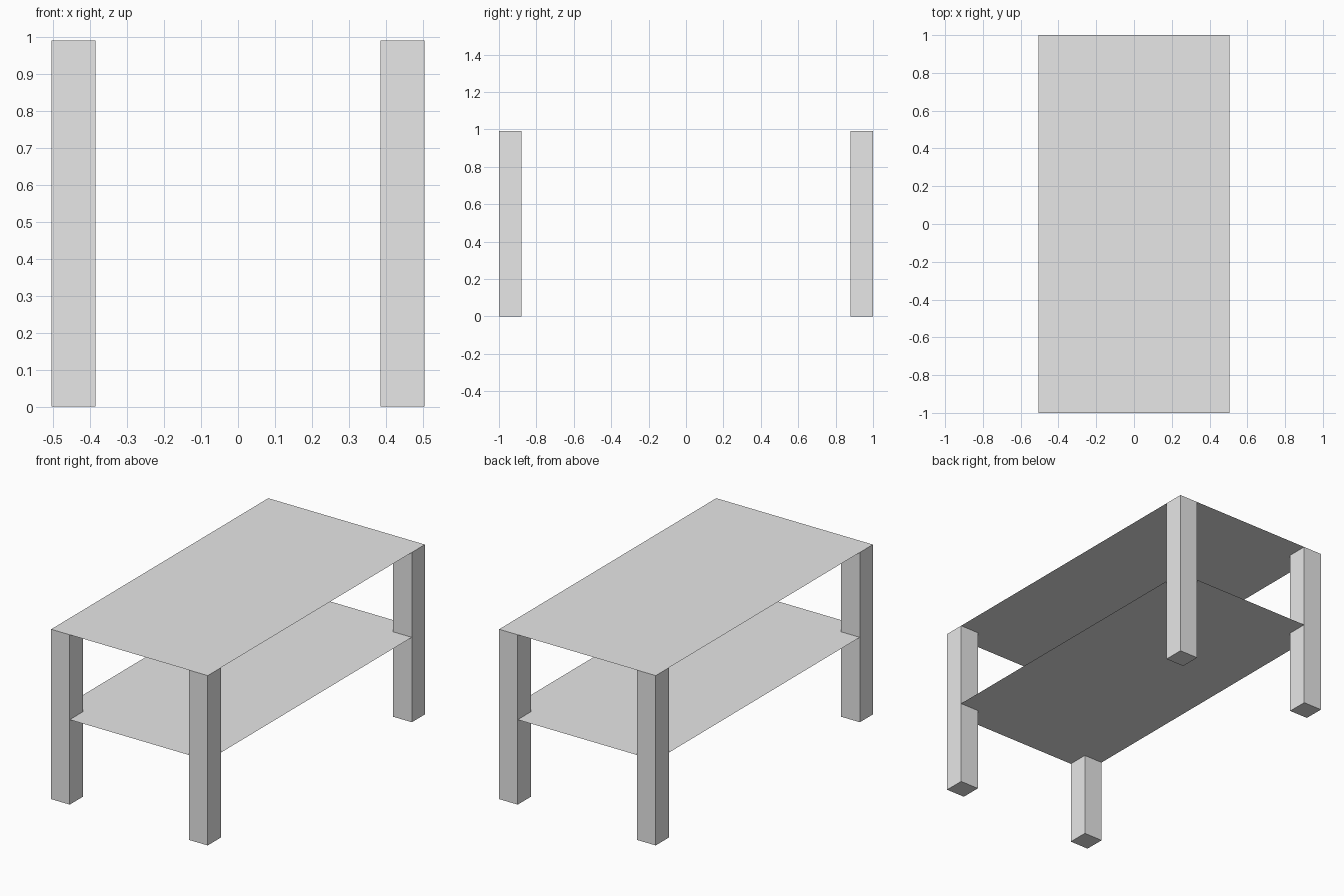
import bpy
import bmesh

cube = bpy.data.objects.get("Cube")
if cube:
    bpy.data.objects.remove(cube, do_unlink=True)

HALF_X, HALF_Y, HEIGHT = 0.505, 1.0, 0.99
LEG = 0.12

# Single plain grey
grey = bpy.data.materials.new("plain grey")
grey.use_nodes = True
grey.diffuse_color = (0.8, 0.8, 0.8, 1)
grey.node_tree.nodes["Principled BSDF"].inputs["Base Color"].default_value = grey.diffuse_color


def finish(bm, name):
    mesh = bpy.data.meshes.new(name)
    bm.to_mesh(mesh)
    bm.free()
    mesh.materials.append(grey)
    obj = bpy.data.objects.new(name, mesh)
    bpy.context.collection.objects.link(obj)
    return obj


def sheet(name, z):
    """Thin flat board spanning the whole footprint."""
    bm = bmesh.new()
    bmesh.ops.create_grid(bm, x_segments=1, y_segments=1, size=1)
    bmesh.ops.scale(bm, vec=(HALF_X, HALF_Y, 1), verts=bm.verts)
    bmesh.ops.translate(bm, vec=(0, 0, z), verts=bm.verts)
    return finish(bm, name)


def leg(name, sx, sy):
    """Square post flush with a corner, open where the top covers it."""
    bm = bmesh.new()
    bmesh.ops.create_cube(bm, size=1)
    bmesh.ops.delete(bm, geom=[f for f in bm.faces if f.normal.z > 0.5], context='FACES_ONLY')
    bmesh.ops.scale(bm, vec=(LEG, LEG, HEIGHT), verts=bm.verts)
    centre = (sx * (HALF_X - LEG / 2), sy * (HALF_Y - LEG / 2), HEIGHT / 2)
    bmesh.ops.translate(bm, vec=centre, verts=bm.verts)
    return finish(bm, name)


# Table top and lower shelf
sheet("table_top", HEIGHT)
sheet("lower_shelf", HEIGHT / 2)

# Four corner legs
for side, sx in (("left", 1), ("right", -1)):
    for end, sy in (("front", -1), ("back", 1)):
        leg(f"{end}_{side}_leg", sx, sy)
